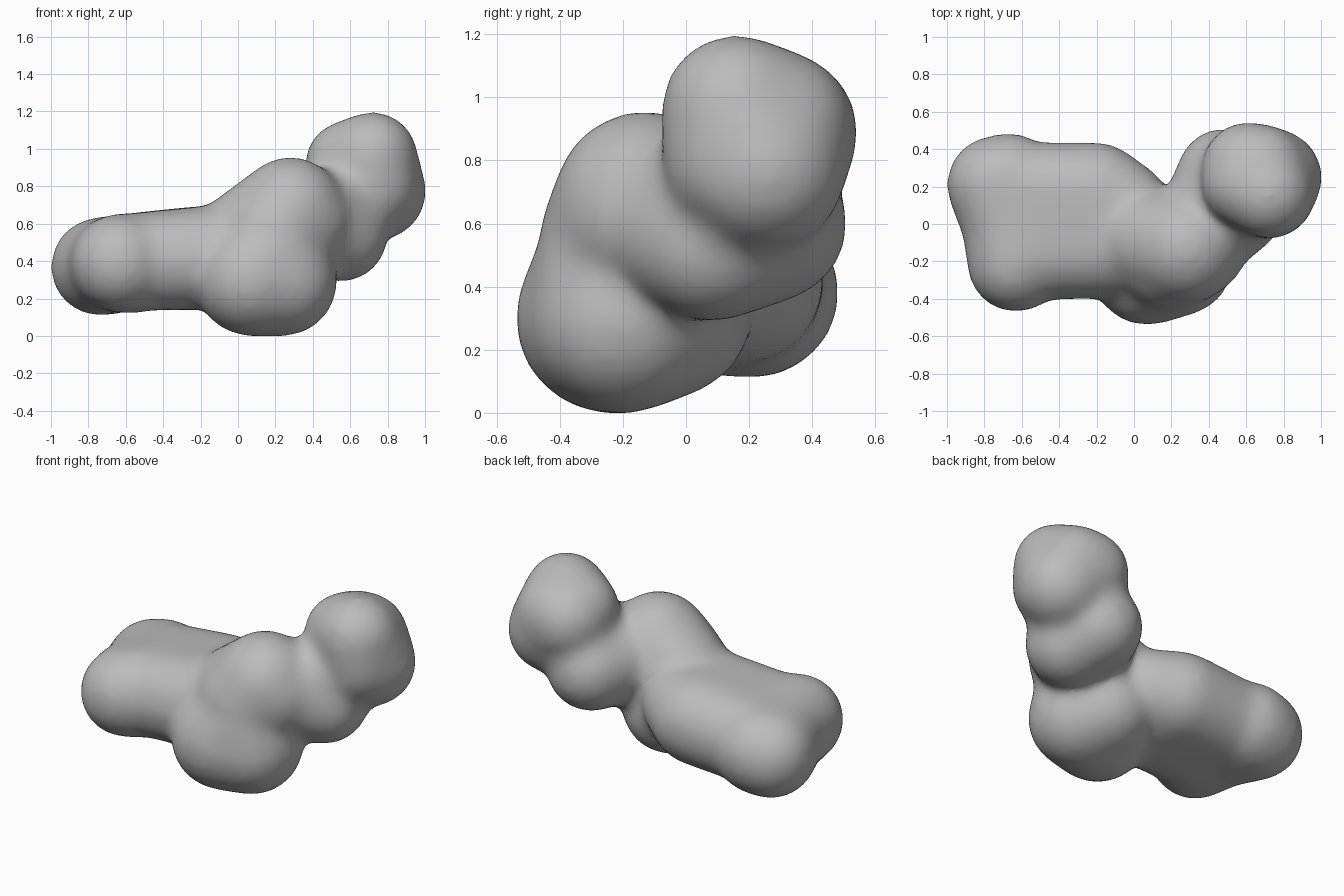
import bpy
import bmesh
from mathutils import Matrix

cube = bpy.data.objects.get("Cube")
if cube:
    bpy.data.objects.remove(cube)

# Single grey material
grey = bpy.data.materials.new("plain grey")
grey.use_nodes = True
colour = (0.5, 0.5, 0.5, 1)
grey.diffuse_color = colour
grey.node_tree.nodes["Principled BSDF"].inputs["Base Color"].default_value = colour

PAD = 0.01  # makes up for the shrinkage of the smoothing


def add_lump(target, balls):
    """Wrap a tight skin round a few balls (x, y, z, radius) and add it to target."""
    bm = bmesh.new()
    for x, y, z, r in balls:
        bmesh.ops.create_icosphere(bm, subdivisions=3, radius=r + PAD,
                                   matrix=Matrix.Translation((x, y, z)))
    hull = bmesh.ops.convex_hull(bm, input=bm.verts[:])
    spare = {v for v in hull["geom_interior"] + hull["geom_unused"]
             if isinstance(v, bmesh.types.BMVert)}
    bmesh.ops.delete(bm, geom=list(spare), context='VERTS')
    bmesh.ops.recalc_face_normals(bm, faces=bm.faces[:])
    mesh = bpy.data.meshes.new("lump")
    bm.to_mesh(mesh)
    bm.free()
    target.from_mesh(mesh)
    bpy.data.meshes.remove(mesh)


slab_end_middle = (-0.665, 0.0, 0.385, 0.25)

lumps = [
    # broad low slab
    [(-0.20, 0.17, 0.425, 0.26), (-0.10, -0.12, 0.42, 0.27), (-0.05, 0.10, 0.45, 0.23),
     (-0.58, -0.15, 0.395, 0.25), (-0.54, 0.18, 0.40, 0.25)],
    # back and front corners of the slab end
    [(-0.74, 0.21, 0.37, 0.255), (-0.67, 0.225, 0.38, 0.255), slab_end_middle],
    [(-0.63, -0.21, 0.39, 0.255), (-0.55, -0.15, 0.39, 0.26), slab_end_middle],
    # rounded foot
    [(0.07, -0.24, 0.30, 0.295), (0.24, -0.20, 0.29, 0.285), (0.20, -0.19, 0.45, 0.285),
     (0.15, -0.06, 0.32, 0.265)],
    # torso
    [(0.20, -0.175, 0.54, 0.285), (0.28, -0.13, 0.665, 0.285), (0.05, -0.08, 0.50, 0.28),
     (0.34, -0.12, 0.62, 0.26)],
    # shoulder behind the torso
    [(0.55, 0.08, 0.54, 0.245), (0.48, 0.26, 0.60, 0.245), (0.36, -0.06, 0.61, 0.255),
     (0.52, 0.09, 0.67, 0.235)],
    # neck
    [(0.52, 0.09, 0.67, 0.235), (0.54, 0.25, 0.70, 0.235), (0.61, 0.16, 0.67, 0.24),
     (0.66, 0.20, 0.81, 0.24)],
    # head
    [(0.72, 0.16, 0.96, 0.232), (0.59, 0.22, 0.92, 0.225), (0.61, 0.30, 0.89, 0.24),
     (0.68, 0.28, 0.90, 0.245), (0.75, 0.25, 0.77, 0.25), (0.73, 0.17, 0.80, 0.235)],
]

body = bmesh.new()
for balls in lumps:
    add_lump(body, balls)
mesh = bpy.data.meshes.new("lumpy_body")
body.to_mesh(mesh)
body.free()
mesh.materials.append(grey)
obj = bpy.data.objects.new("lumpy_body", mesh)
bpy.context.collection.objects.link(obj)

# Fuse the lumps into one skin and soften the joins
remesh = obj.modifiers.new("fuse", 'REMESH')
remesh.mode = 'VOXEL'
remesh.voxel_size = 0.025
remesh.use_smooth_shade = True
soften = obj.modifiers.new("soften", 'SMOOTH')
soften.factor = 0.5
soften.iterations = 28
